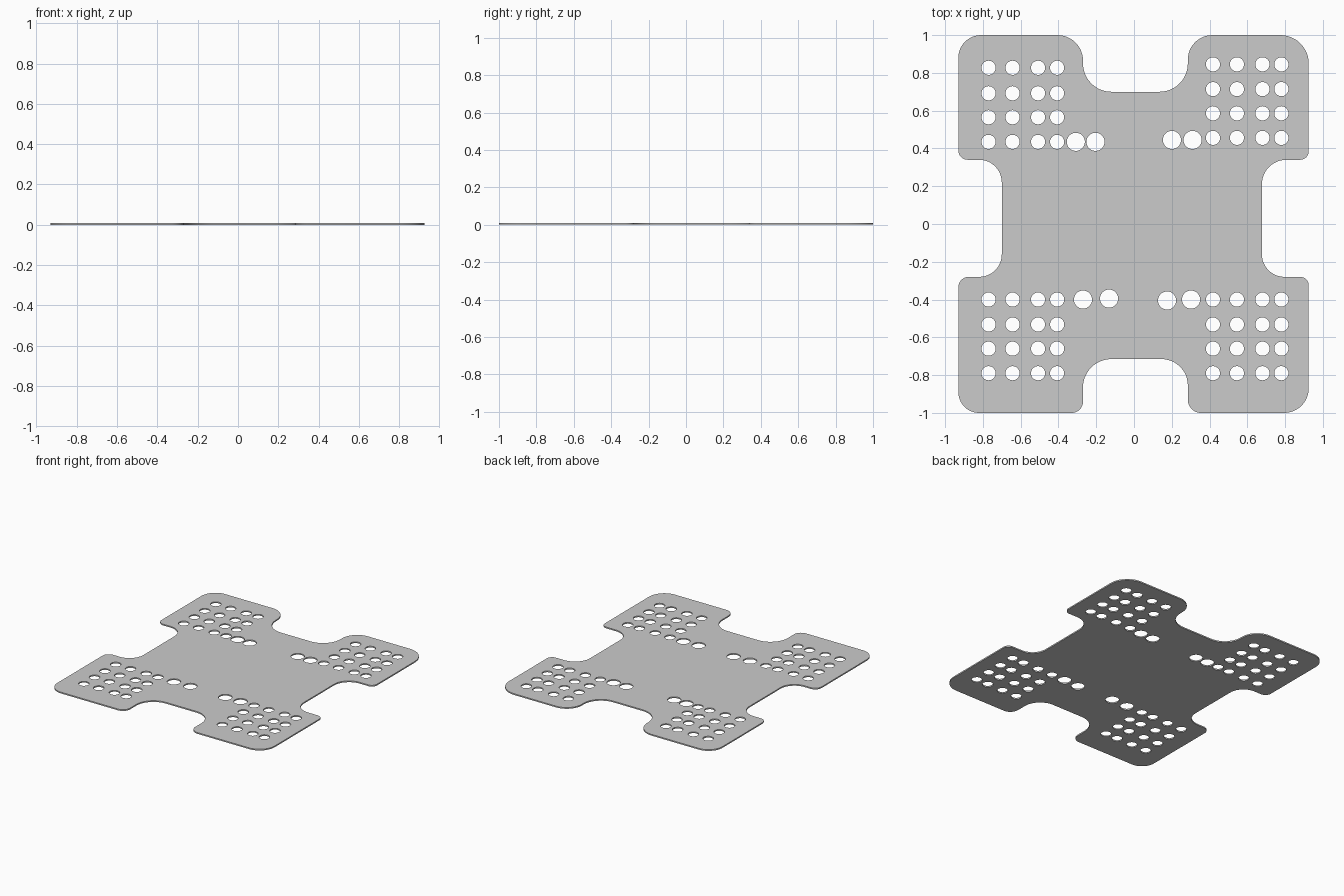
import bpy, bmesh
from math import sin, cos, pi
from mathutils import Vector

if "Cube" in bpy.data.objects:
    bpy.data.objects.remove(bpy.data.objects["Cube"])

THICK = 0.01

# Outline corners, clockwise from top left: x, y, fillet radius
CORNERS = [
    (-0.93, 1, 0.12), (-0.27, 1, 0.135), (-0.27, 0.70, 0.15), (0.285, 0.70, 0.15),
    (0.285, 1, 0.13), (0.925, 1, 0.15), (0.925, 0.34, 0.045), (0.677, 0.34, 0.13),
    (0.677, -0.28, 0.12), (0.925, -0.28, 0.045), (0.925, -1, 0.13), (0.285, -1, 0.07),
    (0.285, -0.715, 0.14), (-0.27, -0.715, 0.15), (-0.27, -1, 0.06), (-0.93, -1, 0.11),
    (-0.93, -0.28, 0.055), (-0.70, -0.28, 0.12), (-0.70, 0.34, 0.12), (-0.93, 0.34, 0.05)]


def rounded(corners, steps=12):
    """Replace each right-angle corner with a quarter-circle fillet."""
    pts = []
    for i, (x, y, r) in enumerate(corners):
        p = Vector((x, y))
        a = (Vector(corners[i - 1][:2]) - p).normalized()
        b = (Vector(corners[(i + 1) % len(corners)][:2]) - p).normalized()
        for k in range(steps + 1):
            t = pi / 2 * k / steps
            pts.append(p + r * (a * (1 - sin(t)) + b * (1 - cos(t))))
    return pts


def circle(x, y, r, n=32):
    return [(x + r * cos(2 * pi * k / n), y + r * sin(2 * pi * k / n)) for k in range(n)]


def add_loop(curve, pts):
    s = curve.splines.new('POLY')
    s.points.add(len(pts) - 1)
    for sp, (x, y) in zip(s.points, pts):
        sp.co = (x, y, 0, 1)
    s.use_cyclic_u = True


curve = bpy.data.curves.new("plate_profile", 'CURVE')
curve.dimensions = '2D'
curve.fill_mode = 'BOTH'
curve.extrude = THICK / 2
add_loop(curve, rounded(CORNERS))

# Four-by-four grids of small holes, one per arm
left, right = (-0.77, -0.643, -0.508, -0.407), (0.418, 0.545, 0.68, 0.78)
bottom = (-0.40, -0.532, -0.66, -0.79)
grids = [(left, (0.827, 0.692, 0.565, 0.435)), (right, (0.845, 0.714, 0.586, 0.456)),
         (left, bottom), (right, bottom)]
for xs, ys in grids:
    for x in xs:
        for y in ys:
            add_loop(curve, circle(x, y, 0.0375))

# Pairs of larger holes towards the middle
for x, y in [(-0.308, 0.435), (-0.204, 0.435), (0.201, 0.445), (0.31, 0.445),
             (-0.27, -0.40), (-0.132, -0.395), (0.175, -0.405), (0.302, -0.40)]:
    add_loop(curve, circle(x, y, 0.048))

# Turn the profile into one clean solid plate
plate = bpy.data.objects.new("perforated_plate", curve)
bpy.context.collection.objects.link(plate)
bpy.context.view_layer.objects.active = plate
plate.select_set(True)
bpy.ops.object.convert(target='MESH')
plate = bpy.context.object
plate.name = "perforated_plate"
bm = bmesh.new()
bm.from_mesh(plate.data)
bmesh.ops.remove_doubles(bm, verts=bm.verts, dist=0.0002)
bmesh.ops.translate(bm, verts=bm.verts, vec=(0, 0, THICK / 2))
bmesh.ops.recalc_face_normals(bm, faces=bm.faces)
bm.to_mesh(plate.data)
bm.free()
bpy.ops.object.shade_smooth_by_angle()
